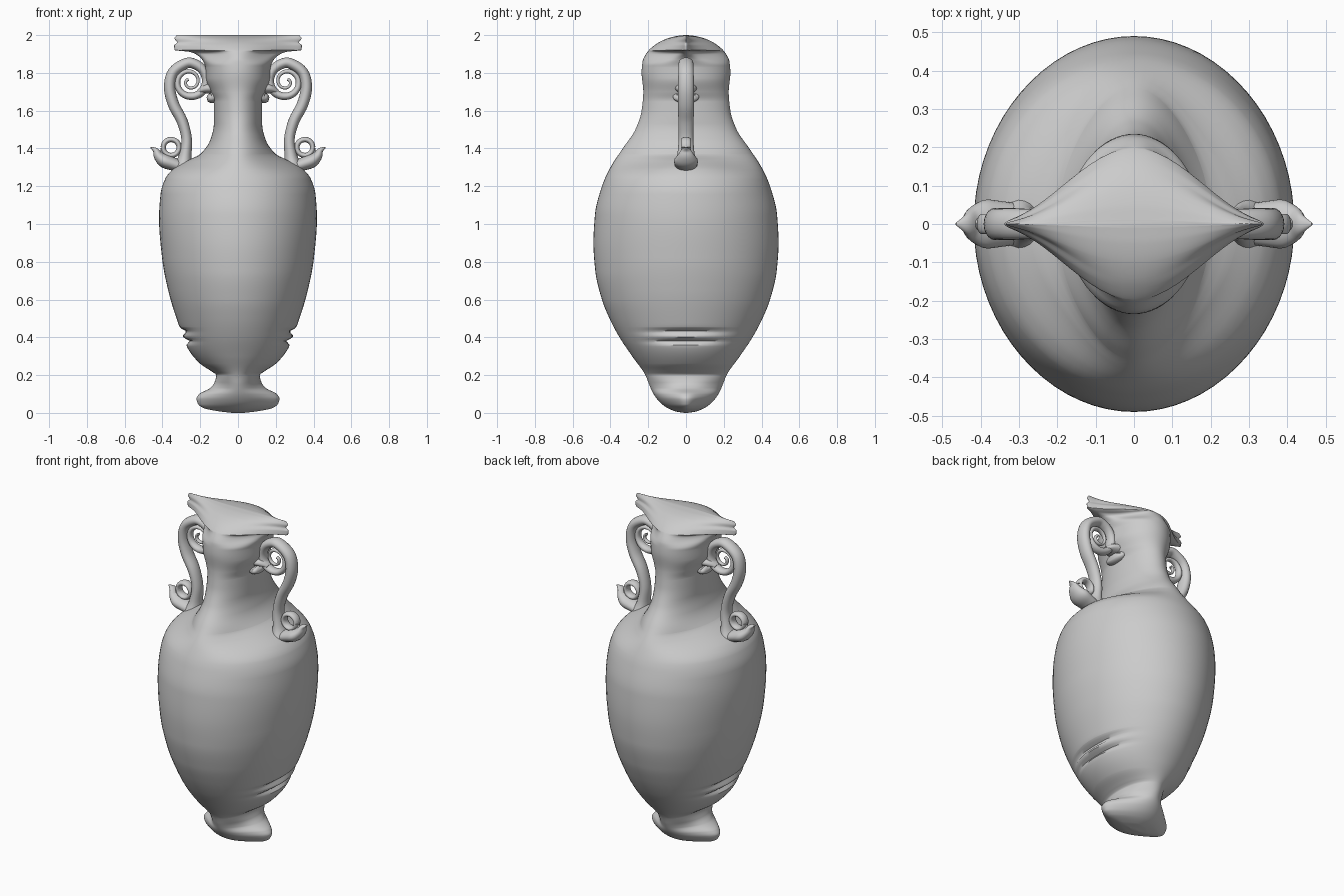
import bpy, bmesh, math
from mathutils import Vector

old = bpy.data.objects.get("Cube")
if old:
    bpy.data.objects.remove(old, do_unlink=True)

stone = bpy.data.materials.new("grey_stone")
stone.use_nodes = True
grey = (0.6, 0.6, 0.6, 1)
stone.diffuse_color = grey
stone.node_tree.nodes["Principled BSDF"].inputs["Base Color"].default_value = grey


def loft(name, rings, mirror=False):
    """Skin a list of equal closed rings and cap both ends."""
    bm = bmesh.new()
    loops = [[bm.verts.new(p) for p in ring] for ring in rings]
    n = len(loops[0])
    for a, b in zip(loops, loops[1:]):
        for i in range(n):
            j = (i + 1) % n
            bm.faces.new((a[i], a[j], b[j], b[i]))
    bm.faces.new(loops[0])
    bm.faces.new(loops[-1])
    bmesh.ops.recalc_face_normals(bm, faces=bm.faces)
    mesh = bpy.data.meshes.new(name)
    bm.to_mesh(mesh)
    bm.free()
    mesh.materials.append(stone)
    obj = bpy.data.objects.new(name, mesh)
    bpy.context.collection.objects.link(obj)
    if mirror:
        obj.modifiers.new("other_side", 'MIRROR')
    bpy.ops.object.select_all(action='DESELECT')
    obj.select_set(True)
    bpy.context.view_layer.objects.active = obj
    bpy.ops.object.shade_smooth_by_angle(angle=math.radians(50))
    return obj


def smooth_profile(points):
    """Monotone cubic through (height, size) pairs."""
    slopes = [(b[1] - a[1]) / (b[0] - a[0]) for a, b in zip(points, points[1:])]
    tang = [slopes[0]]
    for a, b in zip(slopes, slopes[1:]):
        tang.append(2 * a * b / (a + b) if a * b > 0 else 0)
    tang.append(slopes[-1])

    def value(z):
        k = 0
        while k < len(points) - 2 and z > points[k + 1][0]:
            k += 1
        (z0, v0), (z1, v1) = points[k], points[k + 1]
        h = z1 - z0
        t = (z - z0) / h
        return (v0 * (1 + 2 * t) * (1 - t) ** 2 + v1 * t * t * (3 - 2 * t)
                + h * t * (1 - t) * (tang[k] * (1 - t) - tang[k + 1] * t))
    return value


def bump(z, centre, width):
    return math.exp(-((z - centre) / width) ** 2)


def step(z, lo, hi):
    t = min(max((z - lo) / (hi - lo), 0), 1)
    return t * t * (3 - 2 * t)


# Vase body: half width and half depth by height
width_pts = [
    (0, .03), (.008, .1), (.025, .18), (.045, .21), (.075, .22), (.1, .205),
    (.13, .15), (.16, .125), (.2, .115), (.22, .14), (.26, .2), (.34, .265),
    (.455, .31), (.65, .37), (.82, .402), (1.03, .418), (1.16, .41),
    (1.24, .385), (1.29, .345), (1.335, .27), (1.37, .2), (1.45, .145),
    (1.53, .128), (1.65, .128), (1.7, .145), (1.77, .17), (1.83, .173),
    (1.87, .19), (1.9, .225), (1.912, .26), (1.92, .335), (1.945, .338),
    (1.962, .323), (1.982, .336), (2, .325)]
depth_pts = [
    (0, .01), (.008, .055), (.03, .105), (.06, .142), (.1, .172), (.15, .195),
    (.2, .215), (.3, .285), (.4, .352), (.5, .405), (.6, .445), (.75, .48),
    (.9, .49), (1.05, .482), (1.2, .445), (1.3, .4), (1.4, .335), (1.5, .268),
    (1.6, .235), (1.7, .226), (1.8, .235), (1.86, .23), (1.91, .205),
    (1.95, .162), (1.98, .105), (1.995, .05), (2, .01)]
half_width, half_depth = smooth_profile(width_pts), smooth_profile(depth_pts)

COUNT, SIDES = 240, 72
heights = sorted({round(1 - math.cos(math.pi * i / COUNT), 4) for i in range(COUNT + 1)}
                 | {z for z, v in width_pts})
body = []
for z in heights:
    hx, hy = half_width(z), half_depth(z)
    # Thin pointed lips at the rim, foot and shoulder
    thin = .8 * step(z, 1.84, 1.92) + .4 * (1 - step(z, .1, .2)) + .25 * bump(z, 1.33, .05)
    groove = .028 * (bump(z, .43, .014) + bump(z, .38, .012))
    ring = []
    for i in range(SIDES):
        a = math.tau * i / SIDES
        c, s = math.cos(a), math.sin(a)
        x = c * (hx - groove * c ** 6)
        y = hy * s * ((1 - thin) + thin * abs(s) ** 3.6)
        ring.append((x, y, z))
    body.append(ring)
loft("vase_body", body)


def tube(name, pts, flat=1.4, sub=5, sides=20):
    """Tapered tube along (x, z, radius) points, wider front to back."""
    pts = [Vector(p) for p in pts]
    ext = [2 * pts[0] - pts[1]] + pts + [2 * pts[-1] - pts[-2]]
    path = []
    for p0, p1, p2, p3 in zip(ext, ext[1:], ext[2:], ext[3:]):
        for k in range(sub):
            t = k / sub
            path.append(.5 * (2 * p1 + (p2 - p0) * t + (2 * p0 - 5 * p1 + 4 * p2 - p3) * t * t
                              + (3 * p1 - p0 - 3 * p2 + p3) * t ** 3))
    path.append(pts[-1])
    rings = []
    for i, p in enumerate(path):
        d = path[min(i + 1, len(path) - 1)] - path[max(i - 1, 0)]
        size = math.hypot(d.x, d.y) or 1
        nx, nz = -d.y / size, d.x / size
        r = max(p.z, .002)
        ring = []
        for k in range(sides):
            a = math.tau * k / sides
            c = math.cos(a) * r
            ring.append((p.x + nx * c, math.sin(a) * r * flat, p.y + nz * c))
        rings.append(ring)
    return loft(name, rings, mirror=True)


# Handles: S-shaped stem ending in a spiral scroll
stem = [(.29, 1.3, .05), (.28, 1.36, .034), (.272, 1.45, .028), (.296, 1.545, .029),
        (.342, 1.635, .03), (.362, 1.725, .03), (.342, 1.805, .029)]
scroll = []
TURN = 24
for i in range(TURN + 1):
    u = i / TURN
    a = math.radians(80 + 700 * u)
    r = .1 * (1 - u) + .014
    r -= .014 * (1 - u)
    scroll.append((.255 + r * math.cos(a), 1.753 + r * math.sin(a), .028 - .02 * min(1, u * 1.6)))
tube("handle", stem + scroll)

# Small curl rings at the handle feet
curl = [(.354 + .042 * math.cos(a), 1.405 + .042 * math.sin(a), .014)
        for a in (math.tau * i / 16 for i in range(17))]
tube("handle_curl", curl, flat=1.9)

# Pointed leaves that spring outward from the shoulder
tube("shoulder_leaf", [(.29, 1.3, .03), (.345, 1.318, .035), (.39, 1.335, .037),
                       (.42, 1.36, .027), (.437, 1.39, .015), (.464, 1.406, .002)], flat=1.7)
tube("leaf_inner_tip", [(.38, 1.33, .03), (.405, 1.365, .018), (.408, 1.395, .003)])

# Little curled brackets between scroll and neck
tube("neck_bracket", [(.11, 1.69, .03), (.135, 1.667, .028), (.155, 1.672, .02), (.165, 1.675, .004)],
     flat=2.4)
tube("scroll_link", [(.14, 1.72, .03), (.175, 1.715, .024), (.21, 1.7, .012)], flat=2)
